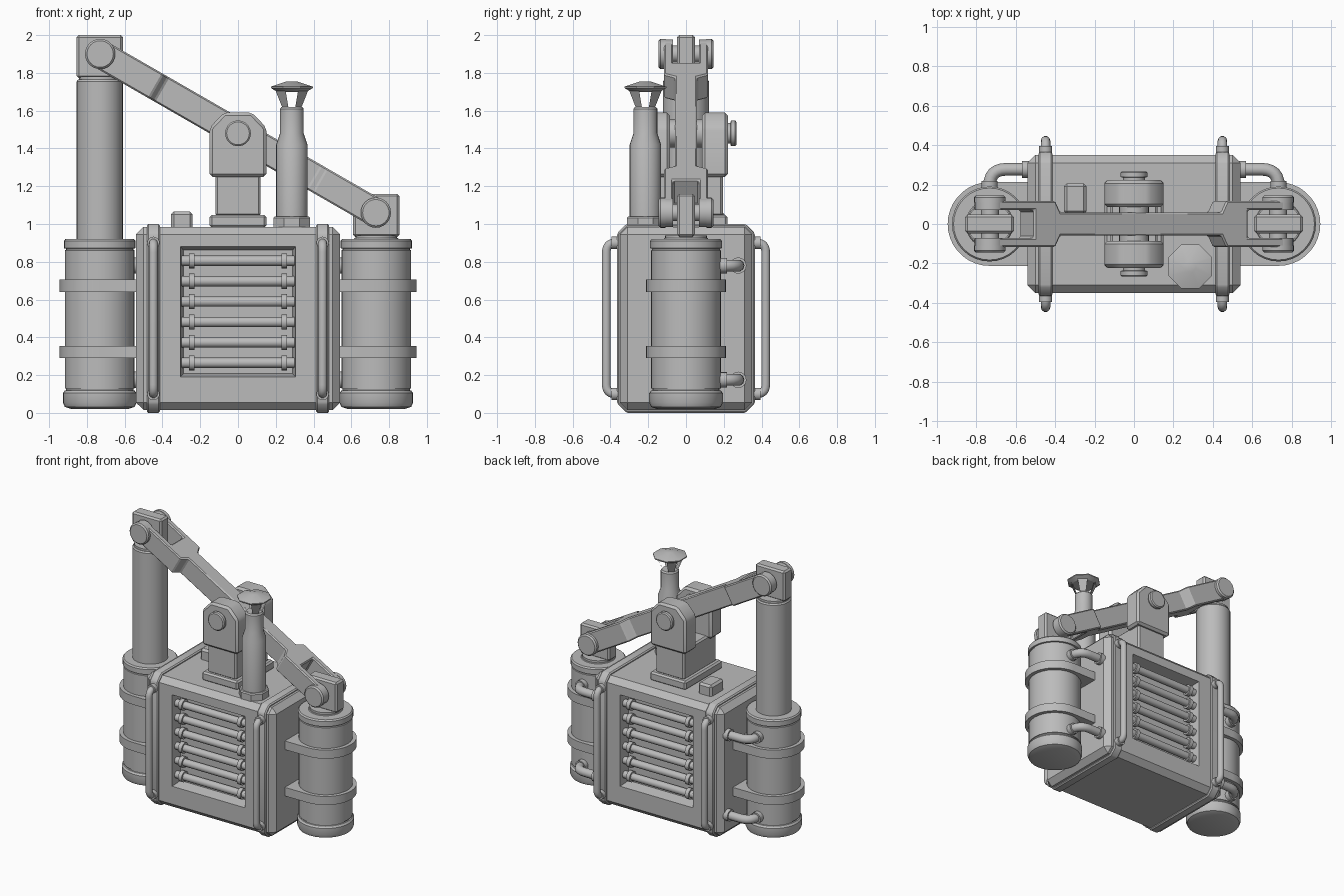
import bpy
import bmesh
from math import sin, cos, pi, atan2, radians
from mathutils import Vector

cube = bpy.data.objects.get("Cube")
if cube:
    bpy.data.objects.remove(cube, do_unlink=True)

steel = bpy.data.materials.new("grey_steel")
steel.use_nodes = True
steel.diffuse_color = (0.5, 0.5, 0.5, 1)
steel.node_tree.nodes["Principled BSDF"].inputs["Base Color"].default_value = (0.5, 0.5, 0.5, 1)
meshes = []


def finish(name, bm, loc=(0, 0, 0), rot=(0, 0, 0)):
    bmesh.ops.recalc_face_normals(bm, faces=bm.faces)
    me = bpy.data.meshes.new(name)
    bm.to_mesh(me)
    bm.free()
    me.materials.append(steel)
    ob = bpy.data.objects.new(name, me)
    ob.location, ob.rotation_euler = loc, rot
    bpy.context.collection.objects.link(ob)
    meshes.append(ob)
    return ob


def chamfer(bm, size):
    edges = [e for e in bm.edges if e.calc_face_angle(0) > 0.5]
    bmesh.ops.bevel(bm, geom=edges, offset=size, segments=1, affect='EDGES', clamp_overlap=True)


def prism(name, outline, axis, a, b, bevel=0.0, **place):
    """Extrude a flat outline along an axis from a to b."""
    put = {'x': lambda u, v, w: (w, u, v),
           'y': lambda u, v, w: (u, w, v),
           'z': lambda u, v, w: (u, v, w)}[axis]
    bm = bmesh.new()
    lo = [bm.verts.new(put(u, v, a)) for u, v in outline]
    hi = [bm.verts.new(put(u, v, b)) for u, v in outline]
    bm.faces.new(lo)
    bm.faces.new(hi)
    for i in range(len(lo)):
        j = (i + 1) % len(lo)
        bm.faces.new((lo[i], lo[j], hi[j], hi[i]))
    bmesh.ops.recalc_face_normals(bm, faces=bm.faces)
    if bevel:
        chamfer(bm, bevel)
    return finish(name, bm, **place)


def rect(x0, x1, y0, y1):
    return [(x0, y0), (x1, y0), (x1, y1), (x0, y1)]


def lathe(name, profile, loc, rot=(0, 0, 0), sides=32, turn=0.0, skip=()):
    """Spin (radius, height) points around the local z axis."""
    bm = bmesh.new()
    rings = [[bm.verts.new((r * cos(turn + 2 * pi * i / sides), r * sin(turn + 2 * pi * i / sides), z))
              for i in range(sides)] for r, z in profile]
    for p, q in zip(rings, rings[1:]):
        for i in range(sides):
            if i not in skip:
                j = (i + 1) % sides
                bm.faces.new((p[i], p[j], q[j], q[i]))
    if not skip:
        bm.faces.new(rings[0])
        bm.faces.new(rings[-1])
    return finish(name, bm, loc, rot)


def tube(name, points, radius, bend):
    """Round pipe through points with rounded corners."""
    pts = [Vector(p) for p in points]
    path = [pts[0]]
    for a, b, c in zip(pts, pts[1:], pts[2:]):
        s, e = b + (a - b).normalized() * bend, b + (c - b).normalized() * bend
        for k in range(7):
            t = k / 6
            path.append(s * (1 - t) ** 2 + b * 2 * t * (1 - t) + e * t * t)
    path.append(pts[-1])
    cu = bpy.data.curves.new(name, 'CURVE')
    cu.dimensions = '3D'
    cu.bevel_depth, cu.bevel_resolution, cu.use_fill_caps = radius, 3, True
    sp = cu.splines.new('POLY')
    sp.points.add(len(path) - 1)
    for p, co in zip(sp.points, path):
        p.co = (*co, 1)
    cu.materials.append(steel)
    bpy.context.collection.objects.link(bpy.data.objects.new(name, cu))


# Housing with a recessed bay in front and back
bm = bmesh.new()
bmesh.ops.create_cube(bm, size=1)
for v in bm.verts:
    v.co = (v.co.x * 1.08, v.co.y * 0.7, 0.5 + v.co.z * 0.97)
chamfer(bm, 0.04)
for sy in (-1, 1):
    bm.normal_update()
    face = max(bm.faces, key=lambda f: f.normal.y * sy * f.calc_area())
    bmesh.ops.inset_region(bm, faces=[face], thickness=0.1)
    for v in face.verts:
        v.co.x = 0.305 if v.co.x > 0 else -0.305
        v.co.z = 0.88 if v.co.z > 0.5 else 0.19
    bay = bmesh.ops.extrude_discrete_faces(bm, faces=[face])["faces"][0]
    for v in bay.verts:
        v.co = (v.co.x * 0.95, v.co.y - sy * 0.08, 0.535 + (v.co.z - 0.535) * 0.95)
finish("housing", bm)

# Cooling rods with collars in both bays
for sy in (-1, 1):
    for i in range(6):
        z = 0.265 + i * 0.108
        lathe("cooling_rod", [(0.027, -0.298), (0.027, 0.298)], (0, sy * 0.305, z), (0, pi / 2, 0), 16)
        for x in (-0.245, 0.245):
            lathe("rod_collar", [(0.04, -0.015), (0.04, 0.015)], (x, sy * 0.305, z), (0, pi / 2, 0), 16)

# Bands around the housing and grab handles
c, w = 0.05, 0.365
band = [(-w, c), (c - w, 0), (w - c, 0), (w, c), (w, 1 - c), (w - c, 1), (c - w, 1), (-w, 1 - c)]
for sx in (-1, 1):
    prism("housing_band", band, 'x', sx * 0.448 - 0.035, sx * 0.448 + 0.035, 0.008)
    for sy in (-1, 1):
        x = sx * 0.448
        tube("grab_handle", [(x, sy * 0.34, 0.1), (x, sy * 0.422, 0.1), (x, sy * 0.422, 0.9),
                             (x, sy * 0.34, 0.9)], 0.024, 0.05)
        for z in (0.1, 0.9):
            lathe("handle_collar", [(0.033, -0.02), (0.033, 0.02)], (x, sy * 0.375, z), (pi / 2, 0, 0), 16)

# Hydraulic cylinders, clamps, pipes and pistons on each side
for sx, top in ((-1, 1.9), (1, 1.06)):
    cx = sx * 0.732
    lathe("cylinder", [(0.15, 0.02), (0.185, 0.032), (0.195, 0.055), (0.195, 0.105), (0.185, 0.118),
                       (0.178, 0.12), (0.178, 0.13), (0.185, 0.13), (0.185, 0.86), (0.179, 0.863),
                       (0.179, 0.87), (0.19, 0.872), (0.19, 0.91), (0.182, 0.92), (0.135, 0.92)], (cx, 0, 0))
    arc = [(cx + sx * 0.212 * cos(a), 0.212 * sin(a)) for a in [radians(-90 + 10 * k) for k in range(19)]]
    clamp = [(sx * 0.52, -0.212)] + arc + [(sx * 0.52, 0.212)]
    for z in (0.29, 0.64):
        prism("cylinder_clamp", clamp, 'z', z, z + 0.065)
    for z in (0.175, 0.78):
        tube("feed_pipe", [(sx * 0.5, 0.277, z), (cx, 0.277, z), (cx, 0.15, z)], 0.032, 0.085)
        lathe("pipe_flange", [(0.043, -0.018), (0.043, 0.018)], (sx * 0.55, 0.277, z), (0, pi / 2, 0), 16)
        lathe("pipe_collar", [(0.041, -0.02), (0.041, 0.02)], (cx, 0.197, z), (pi / 2, 0, 0), 16)
    rod_top = top - 0.145
    lathe("piston_rod", [(0.122, 0.8), (0.122, rod_top), (0.115, rod_top + 0.01), (0.11, rod_top + 0.01),
                         (0.11, rod_top + 0.025)], (cx, 0, 0))
    prism("piston_eye", rect(cx - 0.123, cx + 0.123, top - 0.128, top + 0.1), 'y', -0.047, 0.047, 0.012)

# Rocking beam: forked at both ends
half = [(0.842, 0.07), (0.842, 0.116), (0.5, 0.116), (0.47, 0.058)]
slot = [(0.625, 0.07)]
right = [(s, -y) for s, y in reversed(half)] + [(s, -y) for s, y in slot] + slot + half
left = [(-s, -y) for s, y in right]
tilt = atan2(0.84, 1.46)
prism("rocking_beam", right + left, 'z', -0.075, 0.075, 0.008, loc=(0, 0, 1.48), rot=(0, tilt, 0))
for sx in (-1, 1):
    px, pz = sx * 0.73, 1.48 - sx * 0.42
    lathe("beam_pin", [(0.045, -0.12), (0.045, 0.12)], (px, 0, pz), (pi / 2, 0, 0), 24)
    for sy in (-1, 1):
        lathe("fork_end", [(0.077, -0.023), (0.077, 0.023)], (px, sy * 0.093, pz), (pi / 2, 0, 0))
        lathe("pin_cap", [(0.08, 0.108), (0.08, 0.135), (0.07, 0.145)], (px, 0, pz), (-sy * pi / 2, 0, 0), 24)

# Pivot stand with two cheeks
prism("stand_base", rect(-0.15, 0.15, -0.22, 0.22), 'z', 0.98, 1.048, 0.012)
prism("stand_post", rect(-0.12, 0.12, -0.195, 0.195), 'z', 1.04, 1.27, 0.012)
cheek = [(-0.15, 1.25), (0.15, 1.25), (0.15, 1.51), (0.075, 1.59), (-0.075, 1.59), (-0.15, 1.51)]
for sy in (-1, 1):
    prism("pivot_cheek", cheek, 'y', sy * 0.085, sy * 0.222, 0.016)
    lathe("pivot_pin", [(0.055, 0), (0.055, 0.235), (0.068, 0.238), (0.068, 0.26), (0.06, 0.267)],
          (0, 0, 1.48), (-sy * pi / 2, 0, 0))
    lathe("pivot_washer", [(0.075, 0.055), (0.075, 0.09)], (0, 0, 1.48), (-sy * pi / 2, 0, 0))

# Exhaust stack with an eight-sided open cowl
at = (0.285, -0.215, 0)
lathe("exhaust_foot", [(0.105, 0.98), (0.105, 1.032), (0.098, 1.04)], at, sides=8, turn=pi / 8)
lathe("exhaust_pipe", [(0.083, 1.03), (0.083, 1.42), (0.063, 1.48), (0.063, 1.61), (0.055, 1.62)], at, sides=24)
lathe("cowl_struts", [(0.054, 1.615), (0.097, 1.715), (0.09, 1.715), (0.047, 1.615)], at,
      sides=8, turn=pi / 8, skip=(1, 3, 5, 7))
lathe("cowl_cap", [(0.085, 1.70), (0.12, 1.72), (0.12, 1.727), (0.03, 1.755)], at, sides=8, turn=pi / 8)

# Small hatch on the roof
prism("roof_hatch", rect(-0.355, -0.24, 0.05, 0.205), 'z', 0.97, 1.065, 0.015)

# Smooth the round parts, keep edges sharp
bpy.ops.object.select_all(action='DESELECT')
for ob in meshes:
    ob.select_set(True)
bpy.context.view_layer.objects.active = meshes[0]
bpy.ops.object.shade_smooth_by_angle(angle=radians(30))
